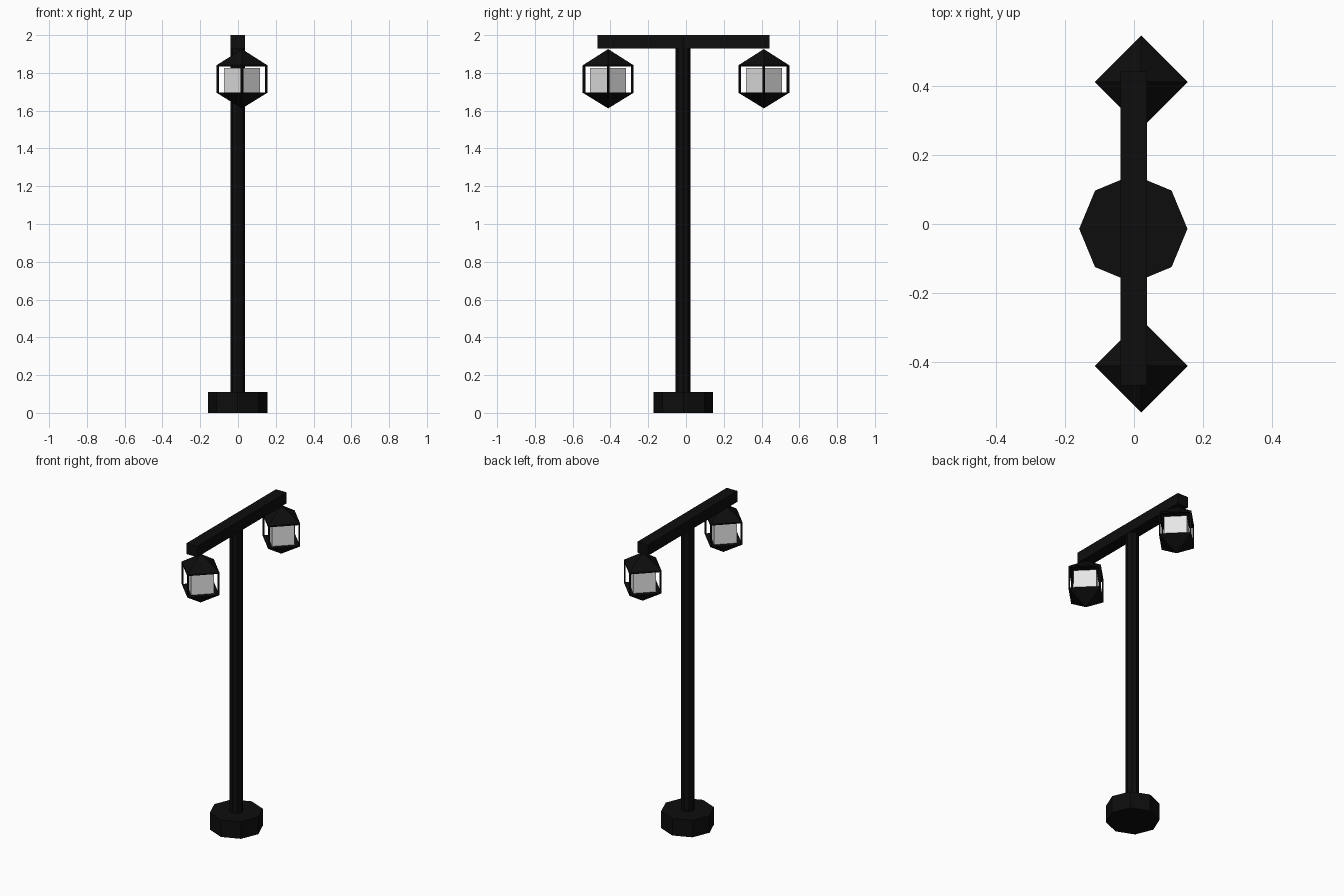
import bpy
import math

cube = bpy.data.objects.get("Cube")
if cube:
    bpy.data.objects.remove(cube, do_unlink=True)


def material(name, value):
    mat = bpy.data.materials.new(name)
    mat.use_nodes = True
    colour = (value, value, value, 1)
    mat.diffuse_color = colour
    mat.node_tree.nodes["Principled BSDF"].inputs["Base Color"].default_value = colour
    return mat


black = material("black metal", 0.004)
white = material("lamp white", 0.8)


def prism(name, sides, r_bottom, r_top, x, y, z0, z1, mat=black):
    """Flat-sided column or cone with corners on the x and y axes."""
    bpy.ops.mesh.primitive_cone_add(vertices=sides, radius1=r_bottom, radius2=r_top,
                                    depth=z1 - z0, location=(x, y, (z0 + z1) / 2))
    obj = bpy.context.object
    obj.name = name
    obj.data.materials.append(mat)
    return obj


def box(name, centre, size, turn=0):
    bpy.ops.mesh.primitive_cube_add(size=1, location=centre, rotation=(0, 0, turn))
    obj = bpy.context.object
    obj.name = name
    obj.scale = size
    obj.data.materials.append(black)
    return obj


# Post with octagonal foot and cross arm
prism("base", 8, 0.157, 0.157, -0.002, -0.014, 0, 0.11)
prism("post", 8, 0.039, 0.039, -0.001, -0.016, 0.11, 1.99)
box("cross_arm", (-0.001, -0.013, 1.965), (0.076, 0.912, 0.07))

# Two hanging lanterns, turned corner-on
X, R, LOW, HIGH = 0.021, 0.135, 1.695, 1.84
for side, y in (("front", -0.412), ("back", 0.412)):
    prism(side + "_lantern_roof", 4, R, 0, X, y, HIGH, 1.926)
    prism(side + "_lantern_bottom", 4, 0, R, X, y, 1.612, LOW)
    prism(side + "_lamp", 4, 0.095, 0.095, X, y, LOW - 0.004, 1.825, white)
    for i in range(4):
        a = i * math.pi / 2
        c, s = math.cos(a), math.sin(a)
        # Corner bar
        prism(f"{side}_lantern_bar_{i + 1}", 4, 0.007, 0.007,
              X + c * (R - 0.007), y + s * (R - 0.007), LOW, HIGH)
        # Rim strip under the roof
        b = a + math.pi / 4
        d = R * math.cos(math.pi / 4) - 0.005
        box(f"{side}_lantern_rim_{i + 1}",
            (X + d * math.cos(b), y + d * math.sin(b), HIGH - 0.003),
            (0.01, R * math.sqrt(2) - 0.01, 0.008), b)
